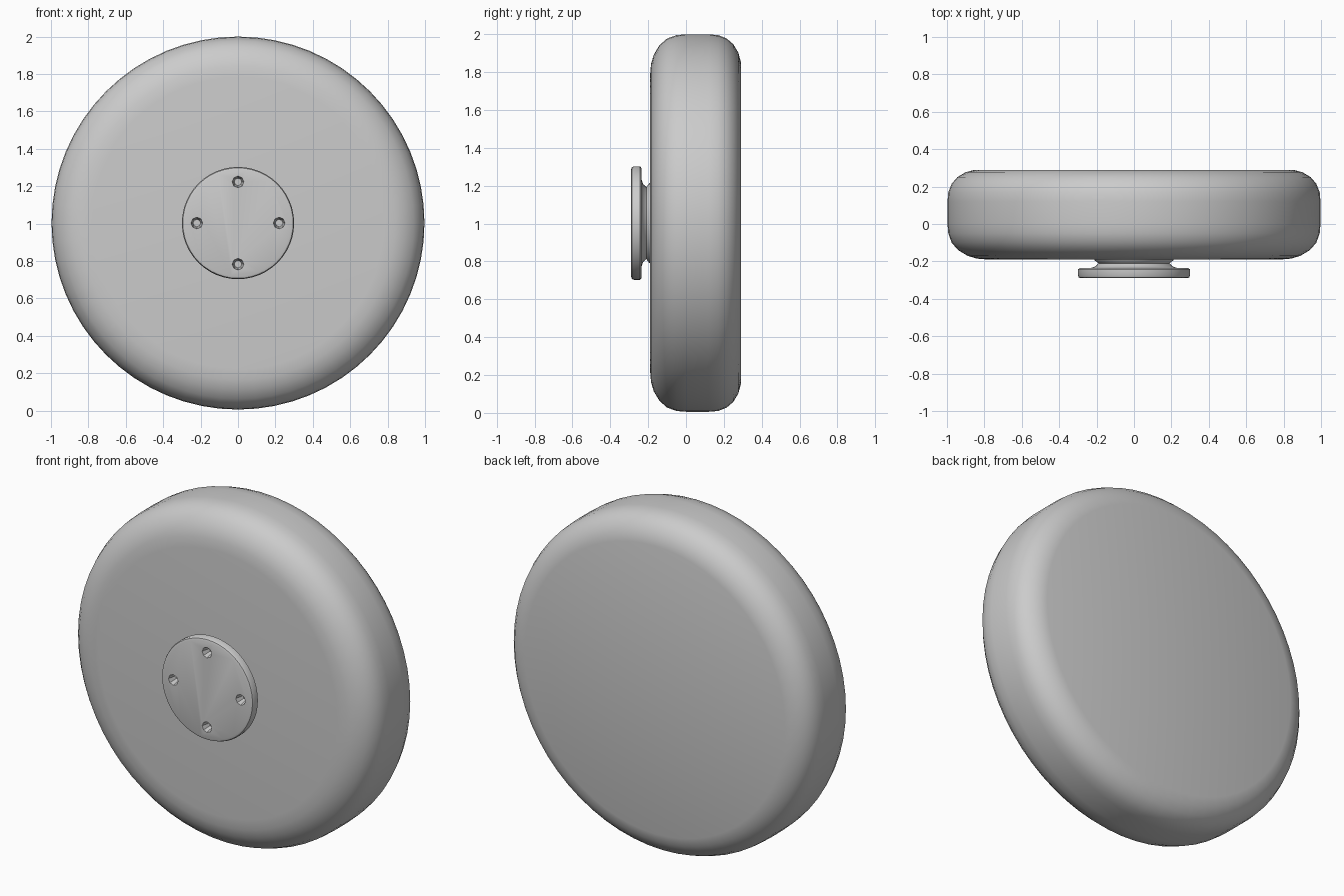
import bpy, bmesh, math
from mathutils import Matrix, Vector

if "Cube" in bpy.data.objects:
    bpy.data.objects.remove(bpy.data.objects["Cube"])

CENTRE_Z = 1.003


def lathe(name, profile, segments):
    """Closed solid spun round the wheel axle (y); profile is (radius, y)."""
    bm = bmesh.new()
    rings = []
    for r, y in profile:
        rings.append([bm.verts.new((r * math.cos(2 * math.pi * i / segments), y,
                                    r * math.sin(2 * math.pi * i / segments)))
                      for i in range(segments)])
    for a, b in zip(rings, rings[1:]):
        for i in range(segments):
            j = (i + 1) % segments
            bm.faces.new((a[i], a[j], b[j], b[i]))
    bm.faces.new(rings[0])
    bm.faces.new(rings[-1])
    bmesh.ops.recalc_face_normals(bm, faces=bm.faces)
    mesh = bpy.data.meshes.new(name)
    bm.to_mesh(mesh)
    bm.free()
    obj = bpy.data.objects.new(name, mesh)
    obj.location.z = CENTRE_Z
    bpy.context.collection.objects.link(obj)
    return obj


def smooth(obj):
    bpy.ops.object.select_all(action='DESELECT')
    obj.select_set(True)
    bpy.context.view_layer.objects.active = obj
    bpy.ops.object.shade_smooth_by_angle(angle=math.radians(35))


# Tyre: flat side faces with rounded shoulders
tyre = [(0.78, -0.19), (0.84, -0.185), (0.89, -0.17), (0.94, -0.14),
        (0.975, -0.10), (0.993, -0.05), (0.997, 0.0), (0.997, 0.12),
        (0.993, 0.17), (0.975, 0.215), (0.945, 0.25), (0.90, 0.277),
        (0.85, 0.29)]
smooth(lathe("tyre", tyre, 64))

# Hub: waisted neck carrying a round cap plate
hub = lathe("hub_cap", [(0.22, -0.17), (0.21, -0.195), (0.19, -0.21),
                        (0.205, -0.226), (0.23, -0.235), (0.29, -0.235),
                        (0.30, -0.243), (0.30, -0.275), (0.295, -0.286),
                        (0.283, -0.29)], 48)

# Bolt holes: four tapered sockets cut into the cap
bm = bmesh.new()
for i in range(4):
    a = i * math.pi / 2
    pos = Vector((0.22 * math.cos(a), -0.28, 0.22 * math.sin(a)))
    bmesh.ops.create_cone(bm, cap_ends=True, segments=8, radius1=0.02,
                          radius2=0.038, depth=0.08,
                          matrix=Matrix.Translation(pos) @ Matrix.Rotation(math.pi / 2, 4, 'X'))
mesh = bpy.data.meshes.new("bolt_hole_cutter")
bm.to_mesh(mesh)
bm.free()
cutter = bpy.data.objects.new("bolt_hole_cutter", mesh)
cutter.location.z = CENTRE_Z
cutter.hide_render = True
bpy.context.collection.objects.link(cutter)

cut = hub.modifiers.new("bolt_holes", 'BOOLEAN')
cut.operation = 'DIFFERENCE'
cut.solver = 'EXACT'
cut.object = cutter
bpy.context.view_layer.objects.active = hub
bpy.ops.object.modifier_apply(modifier=cut.name)
bpy.data.objects.remove(cutter)
smooth(hub)
